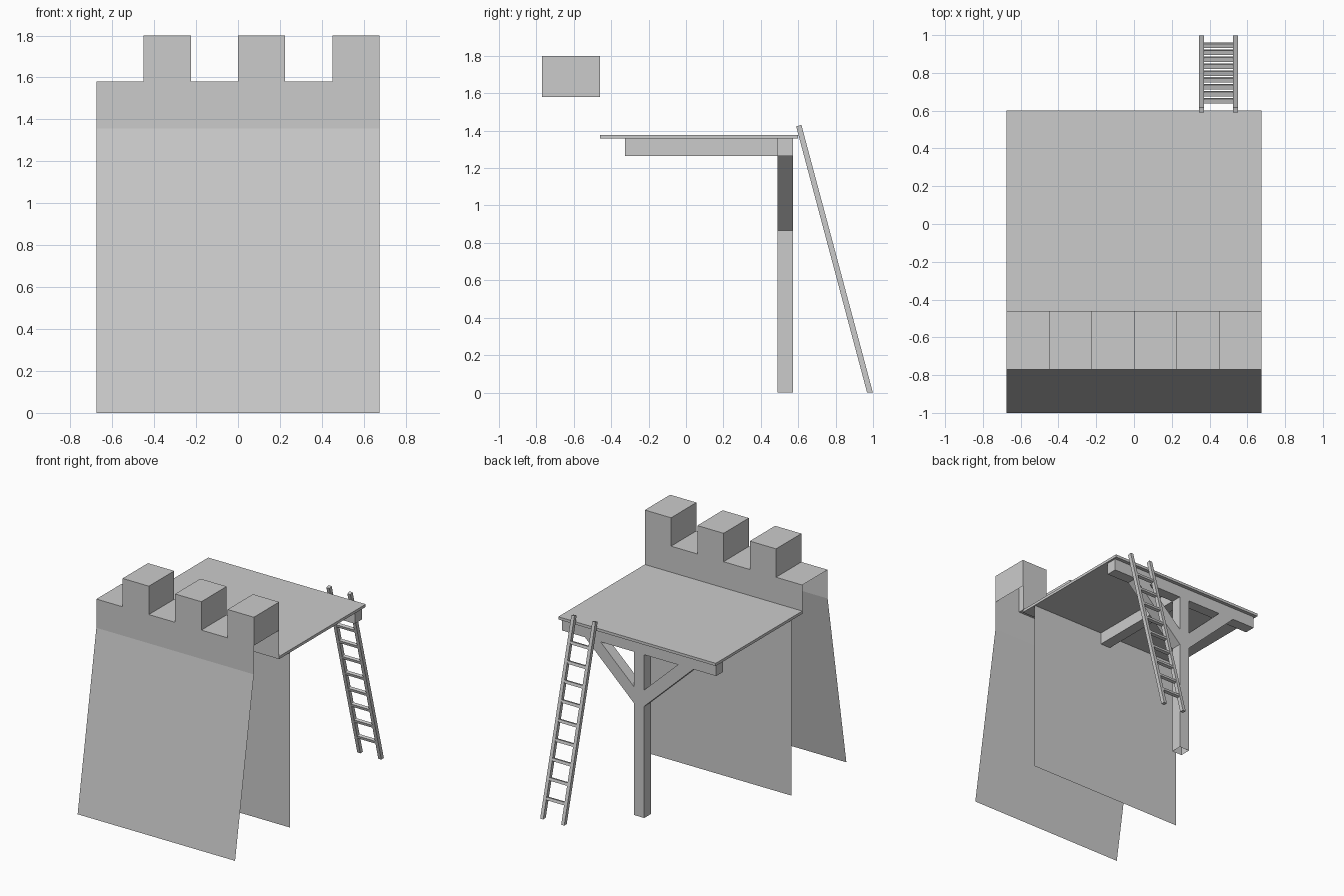
import bpy, math
from mathutils import Vector

if "Cube" in bpy.data.objects:
    bpy.data.objects.remove(bpy.data.objects["Cube"])

W = 0.675                     # half width of the castle wall
STEP = W / 3                  # width of one crenel or merlon


def mesh(name, verts, faces):
    me = bpy.data.meshes.new(name)
    me.from_pydata(verts, [], faces)
    me.update()
    ob = bpy.data.objects.new(name, me)
    bpy.context.collection.objects.link(ob)
    return ob


def box(name, x0, x1, y0, y1, z0, z1, bottom=True):
    v = [(x, y, z) for z in (z0, z1) for x, y in ((x0, y0), (x1, y0), (x1, y1), (x0, y1))]
    f = [(0, 1, 5, 4), (1, 2, 6, 5), (2, 3, 7, 6), (3, 0, 4, 7), (4, 5, 6, 7)]
    return mesh(name, v, f + [(3, 2, 1, 0)] if bottom else f)


def prism(name, section, place, a, b):
    """Extrude a 2D section between a and b; place(u, v, w) gives the 3D point."""
    n = len(section)
    v = [place(u, w, t) for t in (a, b) for u, w in section]
    f = [tuple(range(n))[::-1], tuple(range(n, 2 * n))]
    f += [(i, (i + 1) % n, n + (i + 1) % n, n + i) for i in range(n)]
    ob = mesh(name, v, f)
    import bmesh
    bm = bmesh.new()
    bm.from_mesh(ob.data)
    bmesh.ops.recalc_face_normals(bm, faces=bm.faces)
    bm.to_mesh(ob.data)
    bm.free()
    return ob


# crenellated parapet: open-ended shell, front and back sheets with stepped top
YF, YB, ZT, ZC, ZB = -0.77, -0.46, 1.80, 1.58, 1.357
line = []
for i in range(6):
    z = ZT if i % 2 else ZC
    line += [(-W + i * STEP, z), (-W + (i + 1) * STEP, z)]
line.append((W, ZC))          # close the outer merlon's side
n = len(line)
verts = [(x, YF, z) for x, z in line] + [(x, YB, z) for x, z in line]
faces = [(i, i + 1, n + i + 1, n + i) for i in range(n - 1)]
b = len(verts)
verts += [(-W, YF, ZB), (W, YF, ZB), (-W, YB, ZB), (W, YB, ZB)]
faces += [tuple([b, b + 1] + list(range(n - 1, -1, -1))),
          tuple([b + 3, b + 2] + list(range(n, 2 * n)))]
mesh("parapet", verts, faces)

# sloping front wall and upright inner wall, single sheets
mesh("front_wall", [(-W, -1, 0), (W, -1, 0), (W, YF, ZB), (-W, YF, ZB)], [(0, 1, 2, 3)])
mesh("inner_wall", [(W, -0.325, 0), (-W, -0.325, 0), (-W, -0.325, ZB), (W, -0.325, ZB)],
     [(0, 1, 2, 3)])

# platform with its supporting beams and post
P0, P1, H = 0.488, 0.573, 0.043
box("platform", -W, W, YB, 0.60, ZB, 1.378)
box("cross_beam", -0.66, 0.66, P0, P1, 1.265, ZB)
box("long_beam", -H, H, -0.325, P0, 1.265, ZB)
box("post", -H, H, P0, P1, 0, 1.265, bottom=False)

# diagonal braces on both sides of the post
for side, s in (("left", -1), ("right", 1)):
    section = [(s * H, 0.865), (s * 0.465, 1.265), (s * 0.332, 1.265), (s * H, 0.992)]
    prism("brace_" + side, section, lambda u, w, t: (u, t, w), P0, P1)

# leaning ladder rails
foot, head = Vector((0.983, 0)), Vector((0.603, 1.427))
along = (head - foot).normalized()
across = Vector((along.y, -along.x))
d = across * 0.0145
rail = [(0.968, 0), (0.999, 0), tuple(head + d), tuple(head - d)]
for side, x in (("inner", 0.345), ("outer", 0.525)):
    prism("ladder_rail_" + side, rail, lambda u, w, t: (t, u, w), x, x + 0.026)

# ladder rungs
for i in range(9):
    c = foot + along * ((0.142 + 0.137 * i) / along.y)
    e, h = across * 0.012, along * 0.011
    section = [tuple(c + e + h), tuple(c - e + h), tuple(c - e - h), tuple(c + e - h)]
    prism("ladder_rung", section, lambda u, w, t: (t, u, w), 0.37, 0.526)
